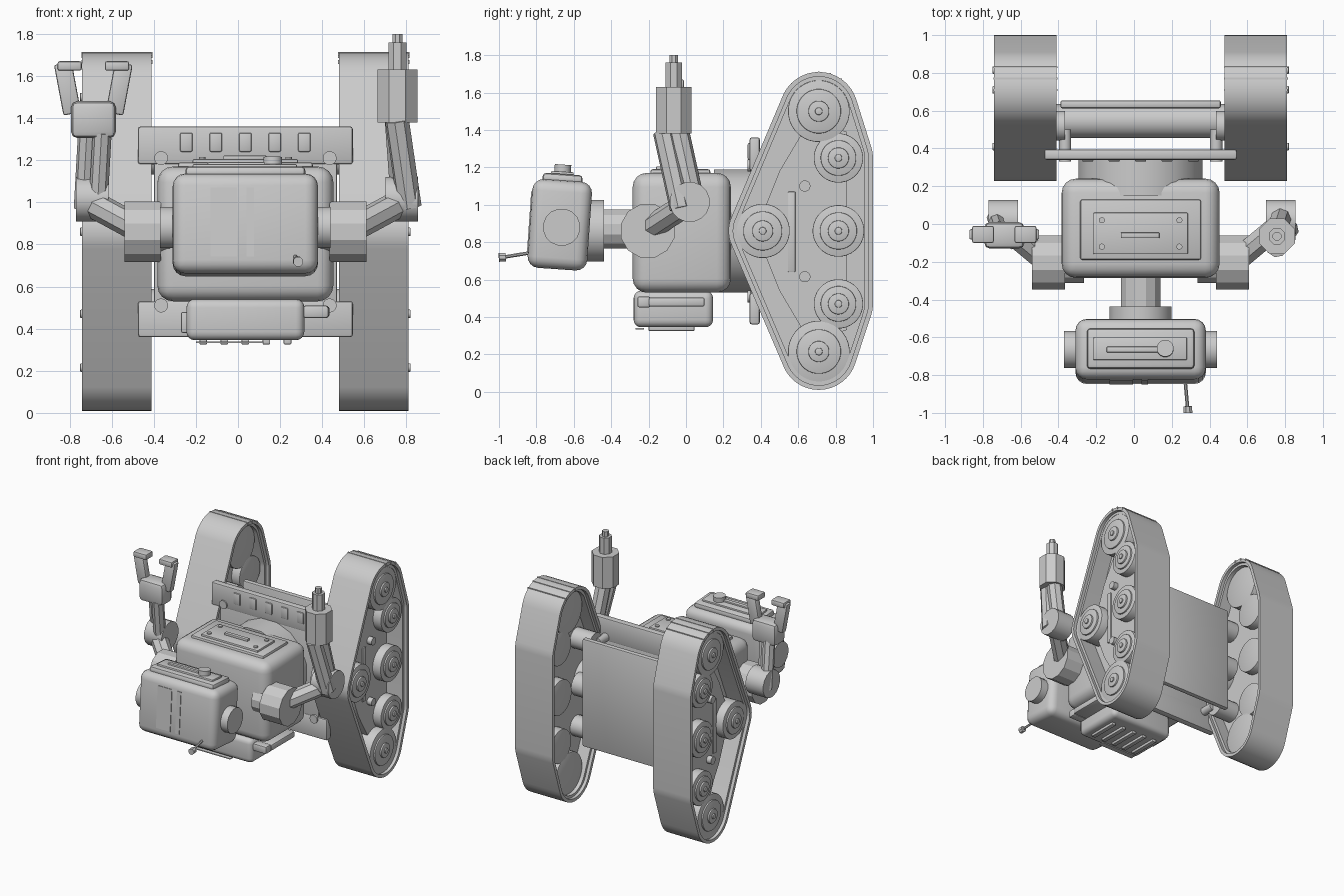
import bpy, bmesh, math
from mathutils import Vector, Matrix
from mathutils.geometry import convex_hull_2d

if "Cube" in bpy.data.objects:
    bpy.data.objects.remove(bpy.data.objects["Cube"])

grey = bpy.data.materials.new("plain_grey")
grey.use_nodes = True
grey.diffuse_color = (0.6, 0.6, 0.6, 1)
grey.node_tree.nodes["Principled BSDF"].inputs["Base Color"].default_value = (0.6, 0.6, 0.6, 1)

CX = 0.035          # symmetry plane of the machine
SIDES = {"left": 1, "right": -1}
parts = []


def finish(name, bm):
    bmesh.ops.recalc_face_normals(bm, faces=bm.faces)
    mesh = bpy.data.meshes.new(name)
    bm.to_mesh(mesh)
    bm.free()
    mesh.materials.append(grey)
    obj = bpy.data.objects.new(name, mesh)
    bpy.context.collection.objects.link(obj)
    parts.append(obj)
    return obj


def box(name, x, y, z, bevel=0.0, seg=2):
    """Box from three (min, max) ranges."""
    bm = bmesh.new()
    bmesh.ops.create_cube(bm, size=1)
    for v in bm.verts:
        v.co = [(r[0] + r[1]) / 2 + c * (r[1] - r[0]) for c, r in zip(v.co, (x, y, z))]
    if bevel:
        bmesh.ops.bevel(bm, geom=bm.edges[:], offset=bevel, segments=seg, profile=0.5, affect='EDGES')
    return finish(name, bm)


def rod(name, a, b, r, sides=16, r2=None, bevel=0.0):
    """Cylinder or cone between two points."""
    a, b = Vector(a), Vector(b)
    d = b - a
    bm = bmesh.new()
    bmesh.ops.create_cone(bm, cap_ends=True, segments=sides, radius1=r,
                          radius2=r if r2 is None else r2, depth=d.length)
    if bevel:
        rims = [e for e in bm.edges if abs(e.verts[0].co.z - e.verts[1].co.z) < 1e-5]
        bmesh.ops.bevel(bm, geom=rims, offset=bevel, segments=2, profile=0.5, affect='EDGES')
    turn = d.to_track_quat('Z', 'Y').to_matrix().to_4x4()
    spin = Matrix.Rotation(math.pi / sides, 4, 'Z')
    bm.transform(Matrix.Translation((a + b) / 2) @ turn @ spin)
    return finish(name, bm)


def beam(name, a, b, w, t, bevel=0.01):
    """Bevelled bar between two points."""
    a, b = Vector(a), Vector(b)
    d = b - a
    obj = box(name, (-w / 2, w / 2), (-t / 2, t / 2), (-d.length / 2, d.length / 2), bevel)
    turn = d.to_track_quat('Z', 'Y').to_matrix().to_4x4()
    obj.data.transform(Matrix.Translation((a + b) / 2) @ turn)
    return obj


def slab(name, outer, x0, x1, inner=None):
    """Side profile of (y, z) points extruded along x, optionally hollow."""
    bm = bmesh.new()
    loops = [[bm.verts.new((x, *p)) for p in pts]
             for pts in ([outer, inner] if inner else [outer]) for x in (x0, x1)]
    n = len(outer)
    pairs = [(0, 1), (2, 3), (0, 2), (1, 3)] if inner else [(0, 1)]
    for i, j in pairs:
        for k in range(n):
            m = (k + 1) % n
            bm.faces.new((loops[i][k], loops[i][m], loops[j][m], loops[j][k]))
    if not inner:
        bm.faces.new(loops[0])
        bm.faces.new(loops[1])
    return finish(name, bm)


# Track outline: hull around the road wheels (y, z, band radius, wheel radius)
WHEELS = [(0.71, 1.5, 0.21, 0.165), (0.71, 0.215, 0.205, 0.165), (0.41, 0.86, 0.183, 0.145),
          (0.815, 1.25, 0.185, 0.132), (0.815, 0.86, 0.185, 0.138), (0.815, 0.47, 0.185, 0.132)]
samples = [(w, 2 * math.pi * k / 40) for w in WHEELS for k in range(40)]


def spot(s, off):
    (y, z, r, _), a = s
    return (y + (r - off) * math.cos(a), z + (r - off) * math.sin(a))


hull = [samples[i] for i in convex_hull_2d([Vector(spot(s, 0)) for s in samples])]
outline = lambda off: [spot(s, off) for s in hull]
side_plate = [(0.66, 1.45), (0.5, 1.18), (0.42, 0.98), (0.42, 0.74),
              (0.5, 0.54), (0.66, 0.27), (0.86, 0.33), (0.86, 1.39)]

for side, s in SIDES.items():
    X = lambda d: CX + s * d
    span = lambda a, b: tuple(sorted((X(a), X(b))))
    # Track bands and web
    slab(side + "_track_band", outline(0), X(0.445), X(0.775), outline(0.025))
    slab(side + "_track_liner", outline(0.02), X(0.47), X(0.75), outline(0.045))
    slab(side + "_track_web", outline(0.03), X(0.57), X(0.61))
    slab(side + "_track_side_plate", side_plate, X(0.6), X(0.68))
    box(side + "_track_slot_bar", span(0.67, 0.69), (0.545, 0.585), (0.64, 1.07), 0.005)
    for z in (1.1, 0.615):
        rod(side + "_track_bolt", (X(0.67), 0.635, z), (X(0.72), 0.635, z), 0.03)
    for y in (0.71, 0.77, 0.83):
        h = 1.5 + math.sqrt(0.21 ** 2 - (y - 0.71) ** 2)
        box(side + "_track_seam", span(0.441, 0.779), (y - 0.005, y + 0.005), (h - 0.015, h + 0.003))
    # Road wheels with stepped hubs
    for y, z, _, r in WHEELS:
        steps = [(0.5, 0.75, r), (0.74, 0.762, r * 0.72), (0.75, 0.775, 0.056), (0.77, 0.785, 0.02)]
        for a, b, rad in steps:
            rod(side + "_road_wheel", (X(a), y, z), (X(b), y, z), rad, 32, bevel=0.004)
    # Mounting struts
    for z in (1.21, 0.51):
        rod(side + "_mount_strut", (X(0.4), 0.33, z), (X(0.4), 0.5, z), 0.033)
        rod(side + "_mount_boss", (X(0.4), 0.52, z), (X(0.6), 0.52, z), 0.08)
    # Ears, shoulders, upper arms and elbows
    rod(side + "_ear", (X(0.32), -0.665, 0.88), (X(0.405), -0.665, 0.88), 0.1, 16)
    rod(side + "_shoulder_collar", (X(0.3), -0.205, 0.86), (X(0.42), -0.205, 0.86), 0.11, 12)
    rod(side + "_shoulder", (X(0.4), -0.205, 0.86), (X(0.575), -0.205, 0.86), 0.148, 12)
    shift = 0.0 if s > 0 else -0.015
    rod(side + "_upper_arm", (X(0.5), -0.2, 0.87), (X(0.74), 0.0, 1.0), 0.065, 8)
    rod(side + "_elbow", (X(0.665 + shift), 0.02, 1.015), (X(0.82 + shift), 0.02, 1.015), 0.108, 16)

# Mounting plate and rear panel
box("mount_plate", (-0.4, 0.47), (0.345, 0.39), (0.38, 1.34), 0.008)
for name, z in (("upper", (1.18, 1.36)), ("lower", (0.36, 0.53))):
    box(name + "_mount_rail", (-0.475, 0.545), (0.34, 0.395), z, 0.012)
for i in range(5):
    x = CX - 0.28 + i * 0.14
    box("rail_rib", (x - 0.03, x + 0.03), (0.33, 0.35), (1.24, 1.33), 0.008)
box("rear_panel", (-0.39, 0.46), (0.612, 0.655), (0.43, 1.29), 0.012)
rod("cross_tube", (-0.5, 0.545, 0.86), (0.57, 0.545, 0.86), 0.09, 24)

# Body with lid
box("body", (-0.383, 0.453), (-0.285, 0.24), (0.53, 1.17), 0.075, 4)
rod("body_back_ring", (CX, 0.15, 0.86), (CX, 0.345, 0.86), 0.335, 16)
box("body_lid", (-0.285, 0.355), (-0.19, 0.13), (1.15, 1.19), 0.012)
box("body_lid_panel", (-0.215, 0.285), (-0.16, 0.06), (1.18, 1.205), 0.006)
box("body_lid_handle", (-0.07, 0.135), (-0.075, -0.045), (1.2, 1.222), 0.005)
for x in (-0.17, 0.24):
    for y in (-0.12, 0.02):
        rod("lid_bolt", (x, y, 1.2), (x, y, 1.215), 0.016, 12)

# Neck
rod("neck", (CX, -0.46, 0.87), (CX, -0.25, 0.87), 0.108, 12)
rod("neck_flange", (CX, -0.53, 0.86), (CX, -0.438, 0.86), 0.168, 16)

# Head, leaning slightly back
head = [
    box("head", (-0.31, 0.38), (-0.835, -0.515), (0.655, 1.13), 0.06, 4),
    box("head_lid", (-0.25, 0.32), (-0.785, -0.57), (1.11, 1.165), 0.02),
    box("head_lid_panel", (-0.215, 0.28), (-0.74, -0.62), (1.15, 1.178), 0.006),
    box("head_lid_bar", (-0.145, 0.17), (-0.7, -0.67), (1.17, 1.19), 0.005),
    rod("head_knob", (0.165, -0.68, 1.17), (0.165, -0.68, 1.215), 0.045, 16),
    box("wide_face_strip", (-0.13, -0.005), (-0.84, -0.83), (0.73, 1.06)),
    box("narrow_face_strip", (0.04, 0.075), (-0.84, -0.83), (0.73, 1.06)),
]
pivot = Vector((CX, -0.675, 0.89))
lean = Matrix.Translation(pivot) @ Matrix.Rotation(math.radians(-4), 4, 'X') @ Matrix.Translation(-pivot)
for part in head:
    part.data.transform(lean)
rod("feeler", (0.27, -0.82, 0.745), (0.284, -0.975, 0.72), 0.01, 8)
rod("feeler_tip", (0.284, -0.965, 0.72), (0.286, -1.0, 0.718), 0.025, 8)

# Belly pack with bottom ribs and side canister
box("belly_pack", (-0.245, 0.315), (-0.28, 0.145), (0.345, 0.54), 0.04, 4)
for i in range(5):
    x = CX - 0.2 + i * 0.1
    box("belly_rib", (x - 0.018, x + 0.018), (-0.2, 0.045), (0.325, 0.36), 0.005)
box("belly_lip", (-0.2, 0.12), (-0.27, -0.225), (0.333, 0.34))
box("belly_canister", (0.29, 0.435), (-0.2, 0.1), (0.455, 0.505), 0.012)
box("canister_cap", (0.31, 0.43), (-0.26, -0.19), (0.45, 0.51), 0.012)
box("belly_latch", (-0.27, -0.22), (-0.1, 0.06), (0.38, 0.48), 0.008)

# Left forearm with barrel
for x, y in ((0.785, 0.05), (0.815, -0.03)):
    rod("left_forearm_bar", (x, y, 0.98), (0.755, y - 0.09, 1.39), 0.058, 8)
rod("barrel_housing", (0.757, -0.065, 1.38), (0.757, -0.065, 1.63), 0.102, 8)
rod("barrel", (0.757, -0.065, 1.62), (0.757, -0.065, 1.76), 0.047, 8)
rod("barrel_tip", (0.757, -0.065, 1.75), (0.757, -0.065, 1.8), 0.025, 8)

# Right forearm with gripper
for x, y in ((-0.735, 0.03), (-0.665, -0.03)):
    rod("right_forearm_bar", (x, y, 0.97), (x + 0.02, y - 0.06, 1.33), 0.045, 8)
box("gripper_palm", (-0.793, -0.58), (-0.13, 0.01), (1.305, 1.48), 0.03)
for c, s in ((-0.787, -1), (-0.587, 1)):
    tip = c + s * 0.045
    beam("gripper_finger", (c, -0.055, 1.42), (tip, -0.055, 1.66), 0.055, 0.085)
    box("gripper_tip", tuple(sorted((tip + s * 0.025, tip - s * 0.09))), (-0.1, -0.01), (1.625, 1.67), 0.01)

# Smooth shading with crisp edges
bpy.ops.object.select_all(action='DESELECT')
for obj in parts:
    obj.select_set(True)
bpy.context.view_layer.objects.active = parts[0]
bpy.ops.object.shade_smooth_by_angle(angle=math.radians(28))
